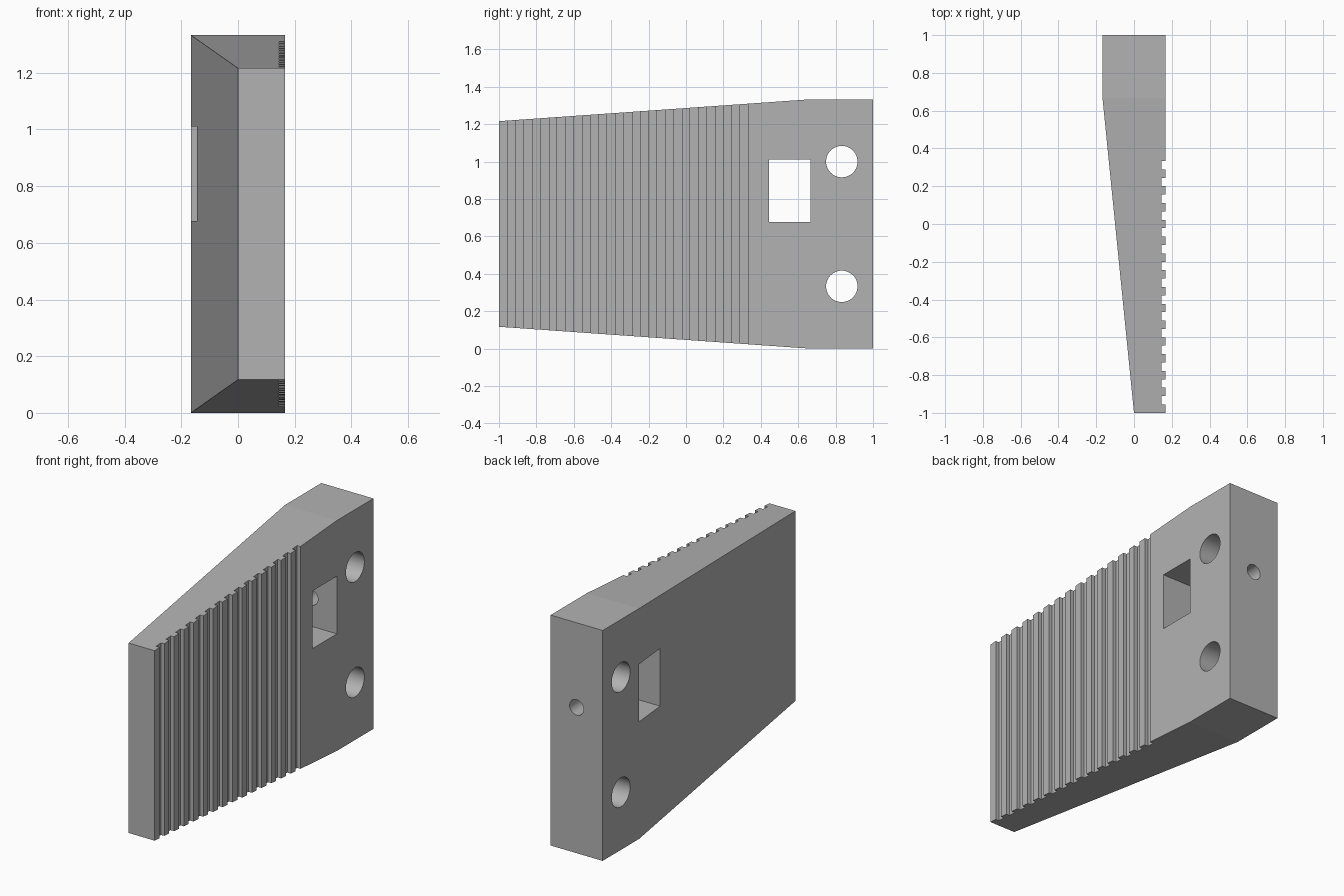
import bpy
import bmesh
import math
from mathutils import Matrix

cube = bpy.data.objects.get("Cube")
if cube:
    bpy.data.objects.remove(cube, do_unlink=True)

HALF = 1 / 6          # half thickness
HEIGHT = 4 / 3
KINK = 2 / 3          # where the taper meets the straight block
MID = 0.844           # height of the window and cord hole

grey = bpy.data.materials.new("light grey")
grey.use_nodes = True
grey.diffuse_color = (0.45, 0.45, 0.45, 1)
grey.node_tree.nodes["Principled BSDF"].inputs["Base Color"].default_value = grey.diffuse_color


def add_object(name, bm):
    bmesh.ops.recalc_face_normals(bm, faces=bm.faces)
    mesh = bpy.data.meshes.new(name)
    bm.to_mesh(mesh)
    bm.free()
    mesh.materials.append(grey)
    obj = bpy.data.objects.new(name, mesh)
    bpy.context.collection.objects.link(obj)
    return obj


def add_box(bm, low, high):
    size = [b - a for a, b in zip(low, high)]
    centre = [(a + b) / 2 for a, b in zip(low, high)]
    bmesh.ops.create_cube(bm, size=1, matrix=Matrix.Translation(centre) @ Matrix.Diagonal((*size, 1)))


def add_cylinder(bm, centre, radius, length, axis):
    turn = Matrix.Rotation(math.pi / 2, 4, axis)
    bmesh.ops.create_cone(bm, cap_ends=True, segments=48, radius1=radius, radius2=radius,
                          depth=length, matrix=Matrix.Translation(centre) @ turn)


def cut(target, bm):
    cutter = add_object("cutter", bm)
    cutter.hide_render = True
    mod = target.modifiers.new("cut", "BOOLEAN")
    mod.operation = "DIFFERENCE"
    mod.solver = "EXACT"
    mod.object = cutter
    bpy.context.view_layer.objects.active = target
    bpy.ops.object.modifier_apply(modifier=mod.name)
    bpy.data.objects.remove(cutter, do_unlink=True)


# Wedge body: rectangular sections (y, inner x, inset in z) joined along y
bm = bmesh.new()
rings = []
for y, x, inset in ((-1, 0, 0.117), (KINK, -HALF, 0), (1, -HALF, 0)):
    corners = ((x, inset), (HALF, inset), (HALF, HEIGHT - inset), (x, HEIGHT - inset))
    rings.append([bm.verts.new((cx, y, cz)) for cx, cz in corners])
for a, b in zip(rings, rings[1:]):
    for i in range(4):
        j = (i + 1) % 4
        bm.faces.new((a[i], a[j], b[j], b[i]))
bm.faces.new(rings[0])
bm.faces.new(rings[-1])
body = add_object("grooved_wedge", bm)

# Grip grooves
bm = bmesh.new()
pitch = HEIGHT / 15
for i in range(15):
    y = -1 + (i + 0.5) * pitch
    add_box(bm, (0.145, y, -1), (1, y + pitch / 2, 2))
cut(body, bm)

# Window and the two round holes through the thickness
bm = bmesh.new()
add_box(bm, (-1, 0.444, MID - HALF), (1, KINK, MID + HALF))
for z in (1 / 3, 1):
    add_cylinder(bm, (0, 0.833, z), 0.084, 2, "Y")
cut(body, bm)

# Small cord hole from the back face into the window
bm = bmesh.new()
add_cylinder(bm, (0, 0.85, MID), 0.045, 0.5, "X")
cut(body, bm)

# Smooth hole walls, sharp edges elsewhere
bpy.ops.object.select_all(action="DESELECT")
body.select_set(True)
bpy.context.view_layer.objects.active = body
bpy.ops.object.shade_smooth_by_angle(angle=math.radians(20))
# Keep the flat faces of the gentle taper crisp
for edge in body.data.edges:
    a, b = (body.data.vertices[v].co for v in edge.vertices)
    if abs(a.y - KINK) < 0.001 and abs(b.y - KINK) < 0.001:
        edge.use_edge_sharp = True
